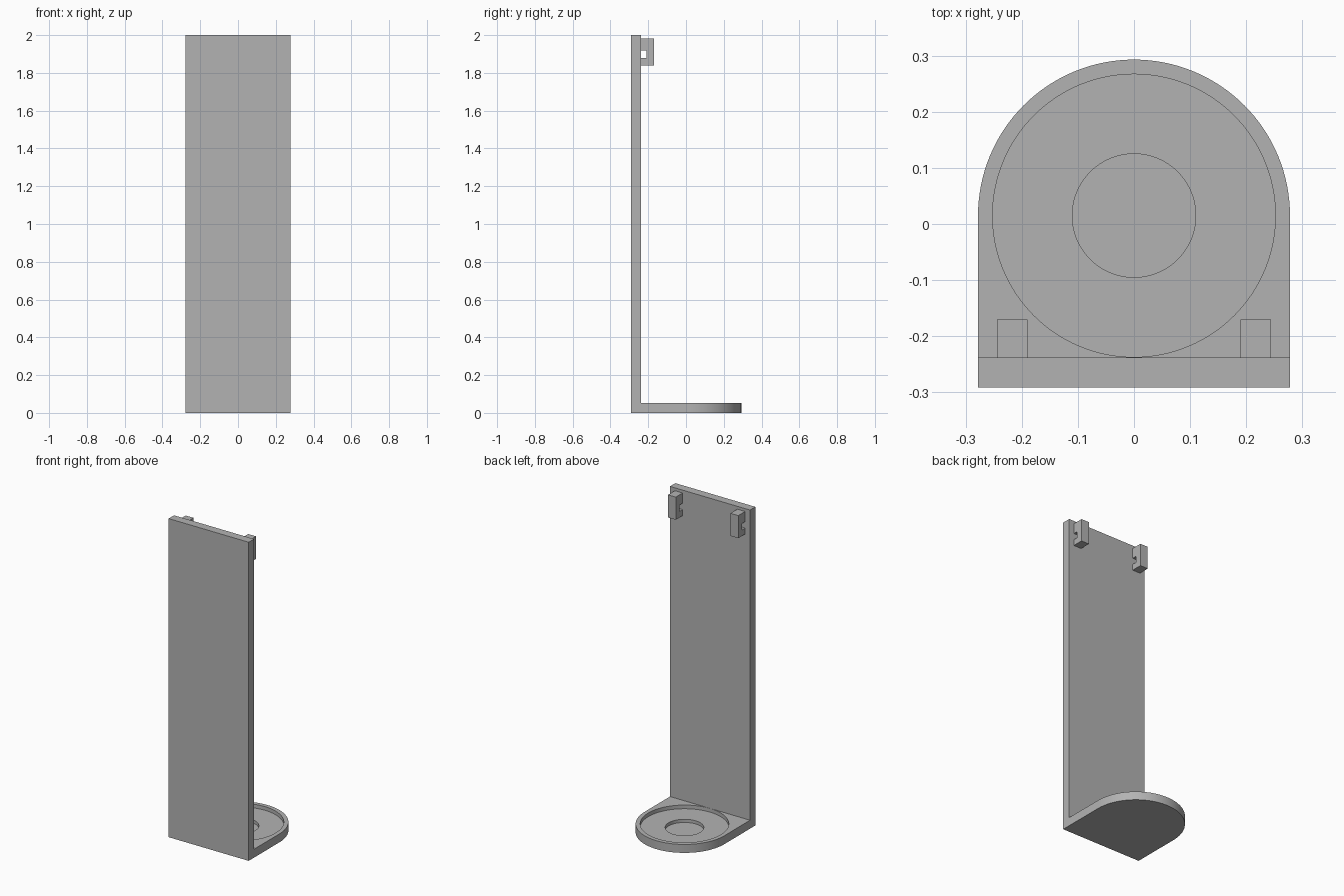
import bpy, bmesh
from math import sin, cos, pi
from mathutils import Vector

cube = bpy.data.objects.get("Cube")
if cube:
    bpy.data.objects.remove(cube, do_unlink=True)

grey = bpy.data.materials.new("plain grey")
grey.use_nodes = True
COLOUR = (0.45, 0.45, 0.45, 1)
grey.diffuse_color = COLOUR
grey.node_tree.nodes["Principled BSDF"].inputs["Base Color"].default_value = COLOUR

HALF_W = 0.278       # half width of the panel and base
FRONT = -0.291       # front face of the panel
BACK = -0.238        # rear face of the panel
THICK = 0.053
CENTRE_Y = 0.015     # centre of the round tray


def prism(name, points, direction):
    """Extrude a closed outline of 3D points along a direction."""
    bm = bmesh.new()
    face = bm.faces.new([bm.verts.new(p) for p in points])
    extruded = bmesh.ops.extrude_face_region(bm, geom=[face])["geom"]
    moved = [v for v in extruded if isinstance(v, bmesh.types.BMVert)]
    bmesh.ops.translate(bm, verts=moved, vec=Vector(direction))
    bmesh.ops.recalc_face_normals(bm, faces=bm.faces)
    mesh = bpy.data.meshes.new(name)
    bm.to_mesh(mesh)
    bm.free()
    mesh.materials.append(grey)
    obj = bpy.data.objects.new(name, mesh)
    bpy.context.collection.objects.link(obj)
    return obj


def arc(radius, sweep, steps, z):
    return [(radius * cos(sweep * i / steps), CENTRE_Y + radius * sin(sweep * i / steps), z)
            for i in range(steps + 1)]


def activate(obj):
    bpy.ops.object.select_all(action="DESELECT")
    obj.select_set(True)
    bpy.context.view_layer.objects.active = obj


def cut_recess(obj, radius, floor):
    """Sink a round pocket into the top of the object."""
    cutter = prism("recess_cutter", arc(radius, 2 * pi, 128, floor)[:-1], (0, 0, 0.1))
    cutter.hide_render = True
    mod = obj.modifiers.new("recess", "BOOLEAN")
    mod.operation = "DIFFERENCE"
    mod.solver = "EXACT"
    mod.object = cutter
    activate(obj)
    bpy.ops.object.modifier_apply(modifier=mod.name)
    bpy.data.objects.remove(cutter, do_unlink=True)


# Upright panel
prism("upright_panel",
      [(-HALF_W, FRONT, 0), (HALF_W, FRONT, 0), (HALF_W, BACK, 0), (-HALF_W, BACK, 0)],
      (0, 0, 2))

# Rounded base with a stepped circular tray
outline = [(-HALF_W, BACK, 0), (HALF_W, BACK, 0)] + arc(HALF_W, pi, 64, 0)
base = prism("base_tray", outline, (0, 0, THICK))
cut_recess(base, 0.252, 0.03)
cut_recess(base, 0.11, 0.01)
activate(base)
bpy.ops.object.shade_smooth_by_angle(angle=pi / 6)

# Two hanging brackets, each with a slot against the panel
profile = [(BACK, 1.84), (-0.17, 1.84), (-0.17, 1.982), (BACK, 1.982),
           (BACK, 1.918), (-0.208, 1.918), (-0.208, 1.878), (BACK, 1.878)]
for side, x in (("left", 0.19), ("right", -0.244)):
    prism(side + "_bracket", [(x, y, z) for y, z in profile], (0.054, 0, 0))
